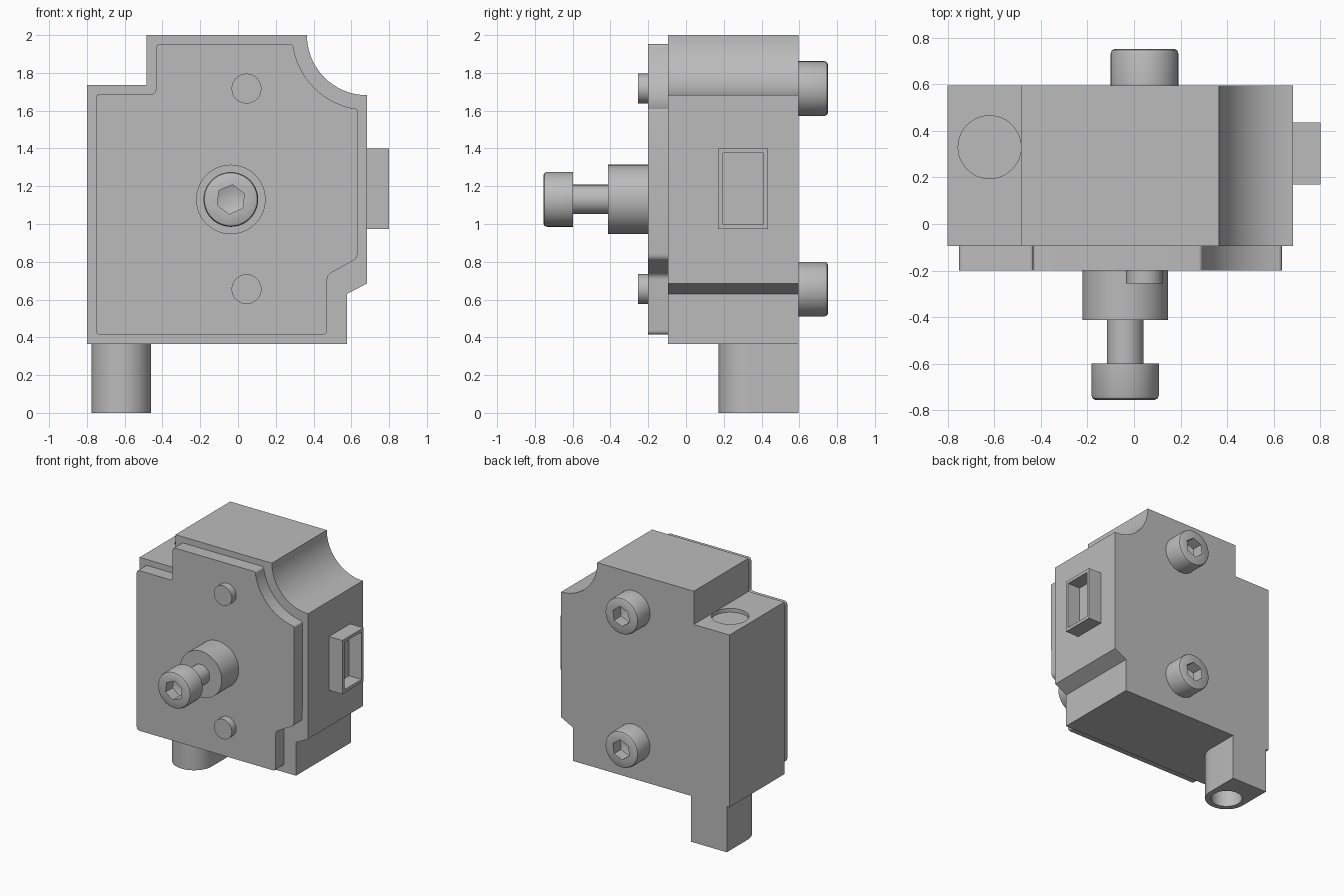
import bpy, bmesh
from math import sin, cos, pi, radians
from mathutils import Vector

cube = bpy.data.objects.get("Cube")
if cube:
    bpy.data.objects.remove(cube, do_unlink=True)

grey = bpy.data.materials.new("machined grey")
grey.use_nodes = True
grey.diffuse_color = (0.5, 0.5, 0.5, 1)
grey.node_tree.nodes["Principled BSDF"].inputs["Base Color"].default_value = (0.5, 0.5, 0.5, 1)


def place(a, b, d, axis):
    """Put profile point (a, b) at distance d along the axis."""
    return {"X": (d, a, b), "Y": (a, d, b), "Z": (a, b, d)}[axis]


def finish(name, bm):
    bmesh.ops.remove_doubles(bm, verts=bm.verts, dist=1e-5)
    bmesh.ops.recalc_face_normals(bm, faces=bm.faces)
    mesh = bpy.data.meshes.new(name)
    bm.to_mesh(mesh)
    bm.free()
    mesh.materials.append(grey)
    mesh.shade_smooth()
    mesh.set_sharp_from_angle(angle=radians(30))
    obj = bpy.data.objects.new(name, mesh)
    bpy.context.collection.objects.link(obj)
    return obj


def prism(name, outline, start, end, axis):
    bm = bmesh.new()
    rings = [[bm.verts.new(place(a, b, d, axis)) for a, b in outline] for d in (start, end)]
    for ring in rings:
        bm.faces.new(ring)
    n = len(outline)
    for i in range(n):
        j = (i + 1) % n
        bm.faces.new((rings[0][i], rings[0][j], rings[1][j], rings[1][i]))
    return finish(name, bm)


def lathe(name, profile, centre, axis="Y", sides=48, turn=0.0):
    """Spin (radius, distance) points around the axis; the ends are closed."""
    bm = bmesh.new()
    rings = []
    for r, d in profile:
        angles = [turn + 2 * pi * i / sides for i in range(sides)]
        rings.append([bm.verts.new(place(centre[0] + r * cos(t), centre[1] + r * sin(t), d, axis))
                      for t in angles] if r else
                     [bm.verts.new(place(*centre, d, axis))])
    for low, high in zip(rings, rings[1:]):
        for i in range(sides):
            j = (i + 1) % sides
            if len(low) == 1:
                bm.faces.new((low[0], high[i], high[j]))
            elif len(high) == 1:
                bm.faces.new((low[i], low[j], high[0]))
            else:
                bm.faces.new((low[i], low[j], high[j], high[i]))
    for ring in (rings[0], rings[-1]):
        if len(ring) > 1:
            bm.faces.new(ring)
    return finish(name, bm)


def cut(obj, cutter):
    """Subtract the cutter, keep the result as plain mesh, drop the cutter."""
    mod = obj.modifiers.new("cut", "BOOLEAN")
    mod.operation, mod.solver, mod.object = "DIFFERENCE", "EXACT", cutter
    graph = bpy.context.evaluated_depsgraph_get()
    mesh = bpy.data.meshes.new_from_object(obj.evaluated_get(graph))
    obj.modifiers.clear()
    obj.data = mesh
    bpy.data.objects.remove(cutter, do_unlink=True)
    mesh.shade_smooth()
    mesh.set_sharp_from_angle(angle=radians(30))


def arc(cx, cy, r, start, end, steps):
    return [(cx + r * cos(radians(start + (end - start) * i / steps)),
             cy + r * sin(radians(start + (end - start) * i / steps))) for i in range(steps + 1)]


def rounded(outline, size):
    """Round the sharp corners of an outline."""
    result = []
    for i, p in enumerate(outline):
        p, a, b = Vector(p), Vector(outline[i - 1]), Vector(outline[(i + 1) % len(outline)])
        u, v = a - p, b - p
        if u.angle(v) > radians(160):
            result.append(tuple(p))
            continue
        d = min(size, 0.45 * u.length, 0.45 * v.length)
        s, e = p + u.normalized() * d, p + v.normalized() * d
        for k in range(5):
            t = k / 4
            result.append(tuple(s * (1 - t) ** 2 + p * (2 * t * (1 - t)) + e * t * t))
    return result


def rect(a0, a1, b0, b1):
    return [(a0, b0), (a1, b0), (a1, b1), (a0, b1)]


def socket(obj, centre, face, inward):
    """Hexagonal key recess with a drilled point."""
    cut(obj, lathe("socket_cutter", [(0.078, face - 0.05 * inward), (0.078, face + 0.09 * inward),
                                     (0, face + 0.12 * inward)], centre, sides=6, turn=radians(23)))


# Housing with a scooped corner and a stepped corner
housing = prism("housing", [(-0.8, 0.365), (0.577, 0.365), (0.577, 0.63), (0.683, 0.685)]
                + arc(0.683, 2.0, 0.318, 270, 180, 24)
                + [(-0.485, 2.0), (-0.485, 1.735), (-0.8, 1.735)], -0.095, 0.595, "Y")
cut(housing, lathe("recess_cutter", [(0.135, 1.705), (0.135, 1.8)], (-0.62, 0.33), "Z"))

# Front cover, inset from the housing edge
cover = [(-0.752, 0.414), (0.472, 0.414), (0.472, 0.73), (0.632, 0.818)]
cover += arc(0.683, 2.0, 0.395, 263, 187, 16)
cover += [(-0.435, 1.952), (-0.435, 1.688), (-0.752, 1.688)]
prism("front_cover", rounded(cover, 0.025), -0.2, -0.09, "Y")

# Cable outlet: round in front, square at the back
outlet = prism("cable_outlet", arc(-0.618, 0.33, 0.158, 180, 360, 24)
               + [(-0.46, 0.595), (-0.776, 0.595)], 0, 0.37, "Z")
cut(outlet, lathe("bore_cutter", [(0.115, -0.1), (0.115, 0.3)], (-0.618, 0.33), "Z"))

# Side connector with an open pocket
connector = prism("side_connector", rect(0.17, 0.435, 0.973, 1.4), 0.67, 0.8, "X")
cut(connector, prism("pocket_cutter", rect(0.195, 0.41, 0.998, 1.375), 0.69, 0.9, "X"))

# Through bolts: heads at the back, stub ends at the front
for place_name, z in (("upper", 1.717), ("lower", 0.655)):
    head = lathe(place_name + "_bolt_head", [(0.145, 0.58), (0.145, 0.732), (0.14, 0.746),
                                             (0.128, 0.752)], (0.045, z))
    socket(head, (0.045, z), 0.752, -1)
    lathe(place_name + "_bolt_end", [(0.079, -0.19), (0.079, -0.255)], (0.045, z))

# Central boss and adjusting screw
axis_point = (-0.038, 1.13)
lathe("centre_boss", [(0.184, -0.19), (0.184, -0.413)], axis_point)
screw = lathe("adjusting_screw", [(0.078, -0.4), (0.078, -0.598), (0.145, -0.598), (0.145, -0.735),
                                  (0.14, -0.749), (0.128, -0.755)], axis_point)
socket(screw, axis_point, -0.755, 1)
